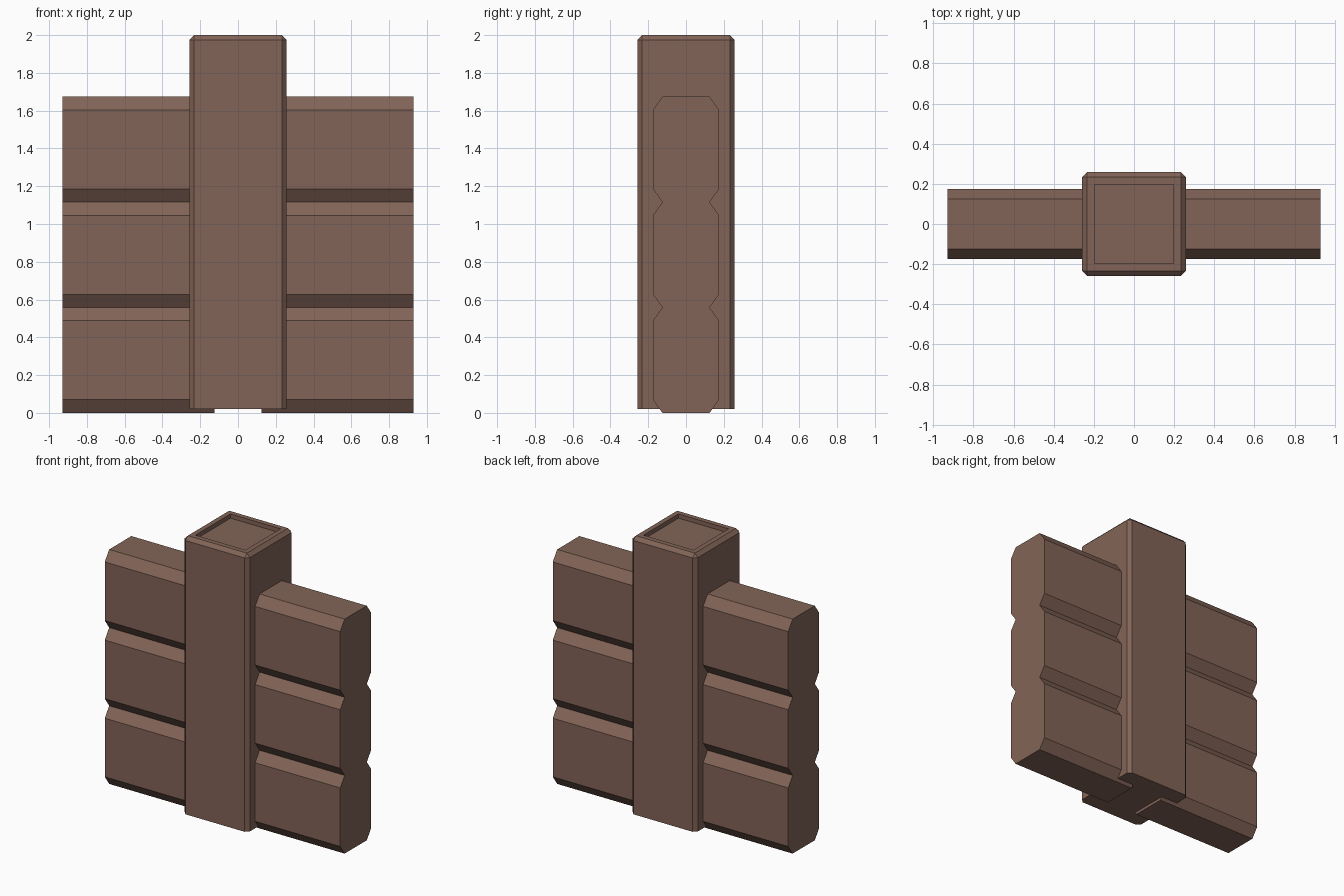
import bpy, bmesh

if "Cube" in bpy.data.objects:
    bpy.data.objects.remove(bpy.data.objects["Cube"])

# Single brown wood colour
brown = bpy.data.materials.new("brown wood")
brown.diffuse_color = (0.223, 0.127, 0.095, 1)
brown.use_nodes = True
brown.node_tree.nodes["Principled BSDF"].inputs["Base Color"].default_value = brown.diffuse_color


def finish(bm, name):
    bmesh.ops.recalc_face_normals(bm, faces=bm.faces)
    mesh = bpy.data.meshes.new(name)
    bm.to_mesh(mesh)
    bm.free()
    mesh.materials.append(brown)
    obj = bpy.data.objects.new(name, mesh)
    bpy.context.collection.objects.link(obj)
    return obj


# Central post: square column, chamfered on all edges but the bottom ones
R, Z0, Z1 = 0.258, 0.02, 2.0
bm = bmesh.new()
bmesh.ops.create_cube(bm, size=1)
for v in bm.verts:
    v.co = (v.co.x * 2 * R, v.co.y * 2 * R, Z0 if v.co.z < 0 else Z1)
edges = [e for e in bm.edges if max(v.co.z for v in e.verts) > 1]
bmesh.ops.bevel(bm, geom=edges, offset=0.025, segments=1, affect='EDGES')

# Shallow square recess in the top of the post
bm.normal_update()
top = max(bm.faces, key=lambda f: f.calc_center_median().z)
bmesh.ops.inset_region(bm, faces=[top], thickness=0.05)
floor = bmesh.ops.extrude_discrete_faces(bm, faces=[top])["faces"][0]
bmesh.ops.translate(bm, verts=floor.verts, vec=(0, 0, -0.03))
finish(bm, "post")

# Wall side: three stacked chamfered beams as one extruded profile
WIDE, NARROW, PITCH, CUT = 0.175, 0.125, 0.558, 0.07
half = [(NARROW, 0)]
for i in range(3):
    z = i * PITCH
    half += [(WIDE, z + CUT), (WIDE, z + PITCH - CUT), (NARROW, z + PITCH)]
profile = half + [(-y, z) for y, z in reversed(half)]

for side, name in ((1, "right_beams"), (-1, "left_beams")):
    bm = bmesh.new()
    face = bm.faces.new([bm.verts.new((side * 0.125, y, z)) for y, z in profile])
    ext = bmesh.ops.extrude_face_region(bm, geom=[face], use_keep_orig=True)["geom"]
    moved = [g for g in ext if isinstance(g, bmesh.types.BMVert)]
    bmesh.ops.translate(bm, verts=moved, vec=(side * 0.805, 0, 0))
    finish(bm, name)
